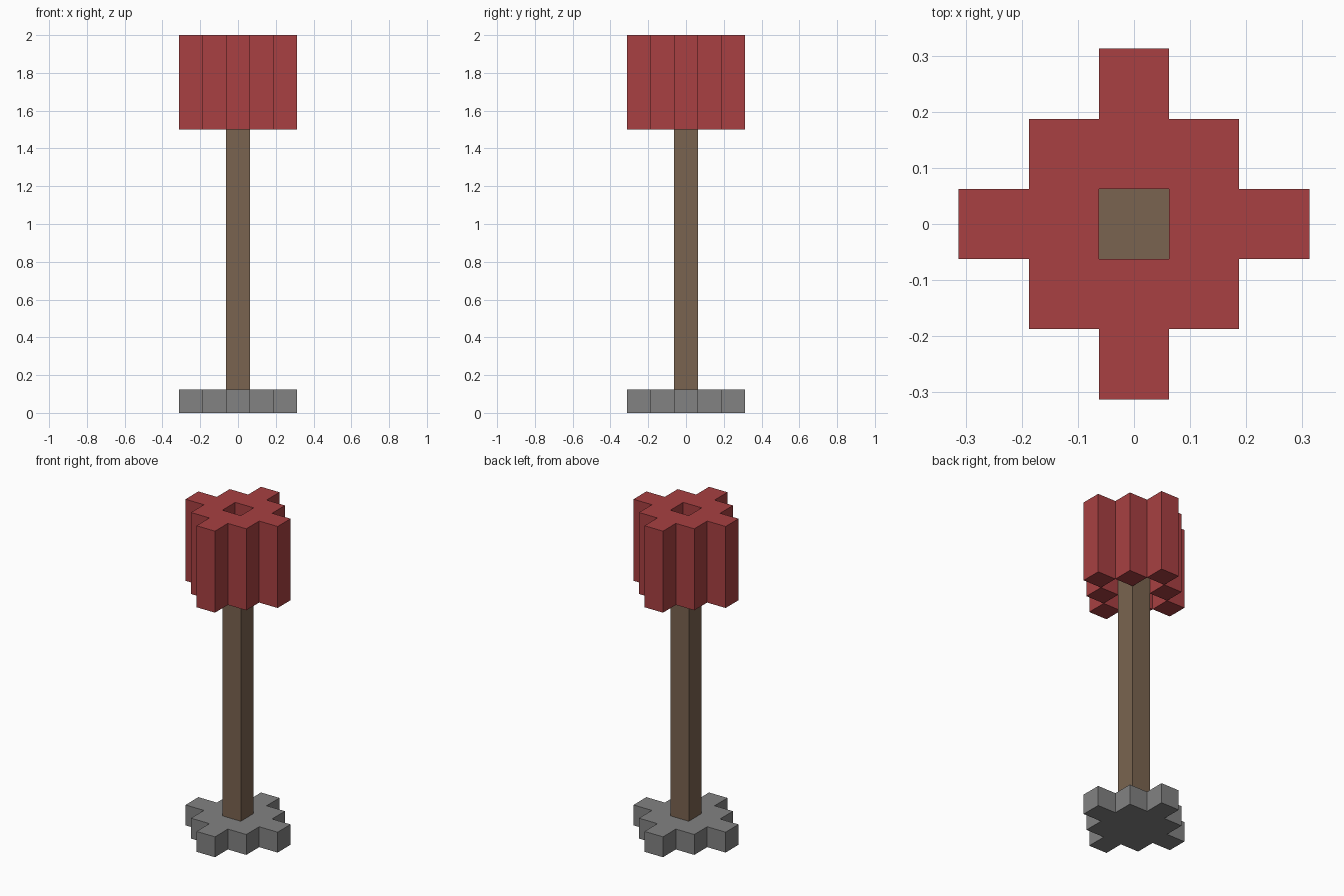
import bpy
import bmesh

cube = bpy.data.objects.get("Cube")
if cube:
    bpy.data.objects.remove(cube)

U = 0.125  # width of one block


def material(name, rgb):
    mat = bpy.data.materials.new(name)
    mat.use_nodes = True
    mat.diffuse_color = (*rgb, 1)
    mat.node_tree.nodes["Principled BSDF"].inputs["Base Color"].default_value = (*rgb, 1)
    return mat


def extrude_down(bm, faces, depth):
    """Extrude faces down and return the new lower faces."""
    geom = bmesh.ops.extrude_face_region(bm, geom=faces)["geom"]
    verts = [g for g in geom if isinstance(g, bmesh.types.BMVert)]
    bmesh.ops.translate(bm, verts=verts, vec=(0, 0, -depth))
    return [g for g in geom if isinstance(g, bmesh.types.BMFace)]


def block_part(name, mat, cells, top, bottom, legs=(), leg_bottom=0.0):
    """Extrude a plan of square cells, with some cells reaching lower as legs."""
    bm = bmesh.new()
    corners = {}

    def corner(i, j):
        if (i, j) not in corners:
            corners[i, j] = bm.verts.new(((i - 0.5) * U, (j - 0.5) * U, top))
        return corners[i, j]

    for i, j in cells:
        bm.faces.new([corner(i, j), corner(i + 1, j),
                      corner(i + 1, j + 1), corner(i, j + 1)])
    # Keep the plan as the top cap and extrude a copy for walls and base
    plan = bm.faces[:]
    caps = bmesh.ops.duplicate(bm, geom=plan)["geom"]
    lower = extrude_down(bm, plan, top - bottom)
    bmesh.ops.delete(bm, geom=[f for f in plan if f.is_valid], context="FACES_ONLY")
    feet = []
    for f in lower:
        c = f.calc_center_median()
        if (round(c.x / U), round(c.y / U)) in legs:
            feet.append(f)
    if feet:
        extrude_down(bm, feet, bottom - leg_bottom)
        bmesh.ops.delete(bm, geom=[f for f in feet if f.is_valid], context="FACES_ONLY")
    bmesh.ops.remove_doubles(bm, verts=bm.verts[:], dist=0.0001)
    bmesh.ops.recalc_face_normals(bm, faces=bm.faces[:])
    mesh = bpy.data.meshes.new(name)
    bm.to_mesh(mesh)
    bm.free()
    mesh.materials.append(mat)
    obj = bpy.data.objects.new(name, mesh)
    bpy.context.collection.objects.link(obj)
    return obj


# Stepped diamond plan: centre, four sides, four corners and four tips
span = range(-2, 3)
diamond = [(i, j) for i in span for j in span
           if abs(i) + abs(j) <= 2]
ring = [c for c in diamond if c != (0, 0)]
outer = [(i, j) for i, j in diamond if abs(i) + abs(j) == 2]

red = material("feather red", (0.392, 0.051, 0.054))
brown = material("wood brown", (0.195, 0.127, 0.080))
grey = material("stone grey", (0.223, 0.223, 0.223))

# Base slab, shaft with recessed end, and hollow feather block
block_part("base_slab", grey, diamond, U, 0)
block_part("shaft", brown, [(0, 0)], 2 - U, U)
block_part("feathers", red, ring, 2, 1.5 + U, outer, 1.5)
